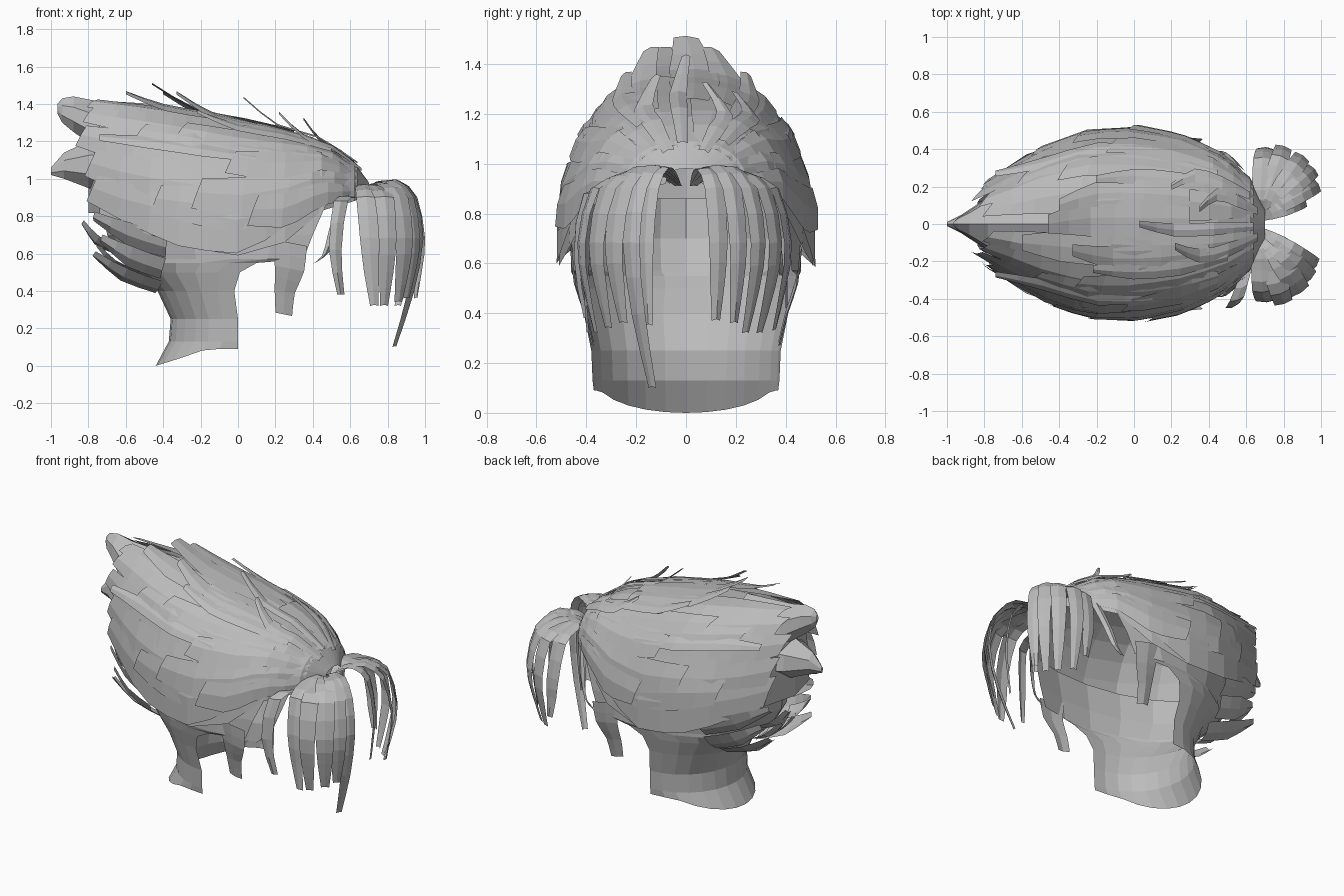
import bpy, bmesh, math, random
from mathutils import Vector

random.seed(4)
mat = bpy.data.materials.new("hair_grey")
mat.diffuse_color = (0.5, 0.5, 0.5, 1)


def grid_object(name, grids):
    """One object from a list of point grids (rows of equal length)."""
    bm = bmesh.new()
    for rows in grids:
        vs = [[bm.verts.new(p) for p in r] for r in rows]
        for r0, r1 in zip(vs, vs[1:]):
            for i in range(len(r0) - 1):
                bm.faces.new((r0[i], r0[i + 1], r1[i + 1], r1[i]))
    bmesh.ops.recalc_face_normals(bm, faces=bm.faces)
    me = bpy.data.meshes.new(name)
    bm.to_mesh(me)
    bm.free()
    me.materials.append(mat)
    ob = bpy.data.objects.new(name, me)
    bpy.context.collection.objects.link(ob)
    return ob


# Swept-back volume: x, half width, lower edge z, top z
ST = [(0.70, 0.08, 0.92, 0.98), (0.62, 0.25, 0.88, 1.09), (0.45, 0.385, 0.83, 1.19),
      (0.25, 0.47, 0.66, 1.25), (0.0, 0.51, 0.59, 1.30), (-0.25, 0.49, 0.63, 1.35),
      (-0.5, 0.39, 0.71, 1.38), (-0.75, 0.23, 0.82, 1.40), (-1.0, 0.05, 0.97, 1.40)]


def surf(x, deg, lift=0.0):
    """Point on the swept volume at station x and angle deg (0 = +y side, 90 = top)."""
    for s0, s1 in zip(ST, ST[1:]):
        if x >= s1[0] or s1 is ST[-1]:
            t = (s0[0] - x) / (s0[0] - s1[0])
            w, lo, hi = (s0[k] + (s1[k] - s0[k]) * t for k in (1, 2, 3))
            break
    a = math.radians(deg)
    c, s = math.cos(a), math.sin(a)
    e = 0.82 + 0.1 * min(1, max(0, (-x - 0.25) / 0.4))
    y = w * math.copysign(abs(c) ** e, c)
    z = lo + (hi - lo) * math.copysign(abs(s) ** e, s)
    return Vector((x, y + lift * c, z + lift * s))


body = [[surf(x, d) for d in range(0, 181, 12)] for x in
        (0.70, 0.66, 0.62, 0.53, 0.45, 0.35, 0.25, 0.12, 0, -0.25, -0.5, -0.74)]
last = body[-1]
cap = [[last[i], (last[i] + last[15 - i]) / 2 - Vector((0.06, 0, 0)), last[15 - i]] for i in range(8)]
grid_object("swept_hair_body", [body])
grid_object("swept_hair_back_closure", [cap])


# Central rear wedges, each a loft of arches: x, half width, low z, high z
def wedge(stations):
    return [[(x, w * y, lo + (hi - lo) * h) for y, h in
             ((0.3, 0), (1, 0.3), (0.85, 0.7), (0, 1), (-0.85, 0.7), (-1, 0.3), (-0.3, 0))]
            for x, w, lo, hi in stations]


grid_object("rear_centre_tips", [
    wedge([(-0.45, 0.22, 1.12, 1.40), (-0.78, 0.14, 1.18, 1.42), (-0.88, 0.07, 1.25, 1.44),
           (-0.94, 0.035, 1.30, 1.43), (-0.965, 0.01, 1.35, 1.40)]),
    wedge([(-0.6, 0.22, 0.92, 1.24), (-0.80, 0.13, 0.95, 1.20), (-0.93, 0.045, 1.0, 1.14),
           (-1.0, 0.01, 1.02, 1.06)])])

# Scalp and nape shell, open at the face: z, back x, front x, half width, wrap angle, pointedness
RINGS = [(0.0, -0.44, 0.0, 0.37, 90, 1), (0.13, -0.37, 0.0, 0.375, 90, 1),
         (0.25, -0.36, 0.0, 0.38, 90, 1), (0.40, -0.43, -0.02, 0.41, 90, 1),
         (0.50, -0.54, 0.01, 0.44, 90, 1.1), (0.55, -0.60, 0.10, 0.455, 95, 1.15),
         (0.57, -0.62, 0.35, 0.465, 112, 1.2), (0.70, -0.70, 0.40, 0.465, 115, 1.2),
         (0.86, -0.72, 0.47, 0.44, 118, 1.2)]
shell = []
for z, xb, xf, w, wrap, e in RINGS:
    row = []
    for i in range(-7, 8):
        s = i / 7
        a = math.radians(wrap * s)
        x = xb + (xf - xb) * (1 - math.cos(a)) / (1 - math.cos(math.radians(wrap)))
        y = w * math.copysign(abs(math.sin(a)) ** e, s)
        row.append((x, y, z if z else 0.09 * min(1, abs(s) / 0.75) ** 2))
    shell.append(row)
grid_object("scalp_and_nape", [shell])


def surface_lock(x0, d0, x1, d1, half, tip=0.7, lift=0.02, n=8):
    """Ribbon lying on the swept volume, lifting towards a blunt tip."""
    rows = []
    for i in range(n):
        t = i / (n - 1)
        x, d = x0 + (x1 - x0) * t, d0 + (d1 - d0) * t
        h = half * min(1, 0.6 + 2 * t) * (1 if t < 0.6 else 1 - (1 - tip) * (t - 0.6) / 0.4)
        up = 0.008 + lift * t * t
        rows.append([surf(x + 0.03 * t ** 4, d - h, up), surf(x, d, up + 0.006),
                     surf(x - 0.03 * t ** 4, d + h, up)])
    return rows


# Broad locks running to the back, then shorter ones from the hairline (mirrored)
LOCKS = [(0.30, 12, -0.78, 8, 11), (0.32, 24, -0.79, 20, 12), (0.15, 40, -0.84, 38, 12),
         (0.25, 56, -0.80, 56, 12), (0.1, 74, -0.78, 72, 12),
         (0.64, 10, 0.0, 14, 9), (0.64, 27, -0.30, 22, 10), (0.64, 43, -0.12, 40, 10),
         (0.64, 60, -0.38, 56, 9), (0.64, 78, -0.2, 80, 10),
         (0.40, 18, -0.52, 14, 9), (0.45, 50, -0.6, 48, 8), (0.45, 68, -0.05, 66, 6)]
locks = []
for x0, d0, x1, d1, h in LOCKS:
    locks.append(surface_lock(x0, d0, x1, d1, h))
    j = random.uniform(-3, 3)
    locks.append(surface_lock(x0, 180 - d0, x1 + 0.08 * (x1 > -0.7), 180 - d1 + j, h))
grid_object("side_locks", locks)


def ribbon(pts, widths, side, bulge):
    """Ribbon through a few points, smoothed, with a raised middle."""
    side, bulge = Vector(side).normalized(), Vector(bulge)
    P = [Vector(p) for p in pts]
    P = [P[0] * 2 - P[1]] + P + [P[-1] * 2 - P[-2]]
    rows, m = [], len(pts) - 1
    for k in range(2 * m + 1):
        i = min(k // 2, m - 1)
        t = k / 2 - i
        a, b, c, d = P[i:i + 4]
        p = 0.5 * (2 * b + (c - a) * t + (2 * a - 5 * b + 4 * c - d) * t * t
                   + (3 * b - a - 3 * c + d) * t ** 3)
        h = (widths[i] + (widths[i + 1] - widths[i]) * t) / 2
        rows.append([p - side * h, p + bulge, p + side * h])
    return rows


# Raised tips along the crown: root x, root angle, tip, width
CROWN = [(0.3, 88, (-0.46, 0.0, 1.505), 0.20), (0.1, 102, (-0.60, -0.10, 1.46), 0.17),
         (0.4, 106, (-0.33, -0.14, 1.46), 0.13), (0.3, 76, (-0.40, 0.10, 1.46), 0.14),
         (0.5, 66, (-0.20, 0.24, 1.36), 0.09), (0.5, 114, (-0.22, -0.24, 1.36), 0.09),
         (0.64, 92, (0.03, 0.0, 1.43), 0.07), (0.66, 72, (0.35, 0.08, 1.32), 0.07),
         (0.66, 108, (0.22, -0.12, 1.35), 0.08), (0.62, 60, (0.2, 0.2, 1.28), 0.08),
         (0.1, 42, (-0.74, 0.27, 1.22), 0.09), (0.1, 138, (-0.74, -0.27, 1.22), 0.09)]
crown = []
for x, d, tip, w in CROWN:
    q = Vector(tip)
    n = Vector((0, math.cos(math.radians(d)), math.sin(math.radians(d))))
    # follow the surface first, then leave it towards the tip
    p0, p1, p2 = (surf(x + (q.x - x) * f, d, 0.02 + 0.01 * f) for f in (0, 0.35, 0.7))
    crown.append(ribbon([p0, p1, p2, q], [w * 0.6, w, w, w * 0.5], n.cross((1, 0, 0)), n * 0.008))
grid_object("crown_tips", crown)

# Spikes flaring from the nape: root, tip, width (mirrored)
NAPE = [((-0.42, 0.17, 0.42), (-0.77, 0.20, 0.60), 0.15), ((-0.54, 0.06, 0.50), (-0.75, 0.06, 0.65), 0.15),
        ((-0.40, 0.32, 0.52), (-0.73, 0.24, 0.68), 0.15), ((-0.65, 0.12, 0.62), (-0.83, 0.11, 0.77), 0.13),
        ((-0.38, 0.39, 0.64), (-0.77, 0.22, 0.80), 0.15)]
nape = []
for r, t, w in NAPE:
    for m in (1, -1):
        r2, t2 = Vector((r[0], r[1] * m, r[2])), Vector((t[0], t[1] * m, t[2]))
        out = Vector((-0.3, r[1] * m * 2, -0.5)).normalized()
        nape.append(ribbon([r2, r2.lerp(t2, 0.5) + out * 0.03, t2], [w, w, w * 0.4],
                           (t2 - r2).cross(out), out * 0.015))
grid_object("nape_spikes", nape)

# Sideburns and loose temple wisps
temple = []
for m in (1, -1):
    o = (0, 0.01 * m, 0)
    temple.append(ribbon([(0.27, 0.455 * m, 0.66), (0.275, 0.44 * m, 0.52), (0.25, 0.40 * m, 0.40),
                          (0.245, 0.37 * m, 0.275)], [0.2, 0.16, 0.11, 0.09], (1, 0, -0.2), o))
    temple.append(ribbon([(0.56, 0.30 * m, 0.90), (0.51, 0.36 * m, 0.72), (0.47, 0.38 * m, 0.60),
                          (0.41, 0.38 * m, 0.55)], [0.08, 0.07, 0.05, 0.03], (0.8, -0.4 * m, 0.4), o))
temple.append(ribbon([(0.60, -0.25, 0.90), (0.55, -0.40, 0.88), (0.52, -0.44, 0.62), (0.55, -0.40, 0.38)],
                     [0.06, 0.08, 0.07, 0.04], (1, 0.3, 0), (0, -0.01, 0)))
grid_object("sideburns_and_wisps", temple)

# Two drooping fringe bunches: outermost x, y, end z, width, tuck towards the root, end shift in x
FRINGE = {1: [(0.91, 0.13, 0.37, 0.08, 0.1, 0), (0.98, 0.21, 0.36, 0.08, 0.1, 0), (0.96, 0.29, 0.32, 0.08, 0.2, 0),
              (0.90, 0.36, 0.32, 0.09, 0.2, 0), (0.80, 0.41, 0.33, 0.09, 0.15, 0), (0.69, 0.40, 0.42, 0.09, 0, 0.03)],
          -1: [(0.88, -0.16, 0.35, 0.07, 0.1, 0), (0.97, -0.22, 0.10, 0.08, 0.45, 0), (0.94, -0.29, 0.36, 0.10, 0.15, 0),
               (0.89, -0.36, 0.34, 0.11, 0.15, 0), (0.80, -0.42, 0.32, 0.10, 0.15, 0), (0.69, -0.41, 0.32, 0.10, 0.05, 0.04)]}
for sgn, strands in FRINGE.items():
    bunch = []
    for x, y, ez, w, tuck, shift in strands:
        r = Vector((0.67, 0.03 * sgn, 0.91))
        d = Vector((x, y, 0.91)) - r
        out = d.normalized()
        top = 1.0 - 0.25 * (abs(y) - 0.23) ** 2 / 0.2

        def at(f, z, dx=0):
            return Vector((r.x + d.x * f + dx, r.y + d.y * f, z))
        pts = [r, at(0.25, 0.965), at(0.55, top - 0.01), at(0.86, 0.9), at(1.0, 0.68, shift * 0.3),
               at(1.0 - tuck * 0.35, (0.68 + ez) / 2, shift * 0.6), at(1.0 - tuck, ez, shift)]
        bunch.append(ribbon(pts, [w * 0.4, w * 0.8, w * 1.1, w * 1.1, w, w * 0.8, w * 0.45],
                            (-out.y, out.x, 0), out * 0.008 + Vector((0, 0, 0.006))))
    grid_object("fringe_left" if sgn > 0 else "fringe_right", bunch)
